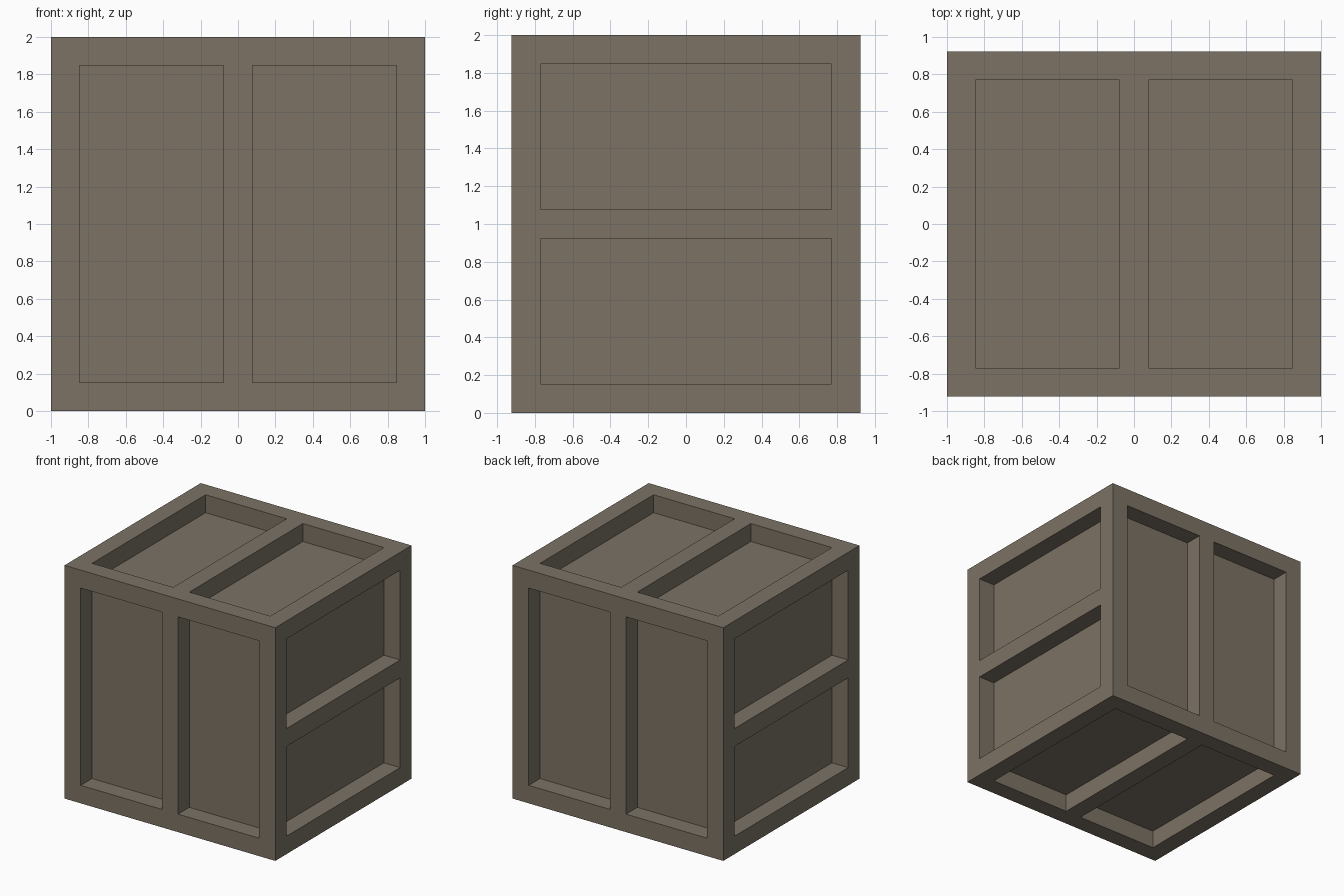
import bpy
import bmesh
from mathutils import Matrix, Vector

if "Cube" in bpy.data.objects:
    bpy.data.objects.remove(bpy.data.objects["Cube"], do_unlink=True)

BEAM = 2 / 13                              # frame width and pocket depth
HALF = Vector((1, 6 * BEAM, 1))            # half size of the crate
EPS = 0.001


def axis_vector(axis, sign=1):
    v = Vector((0, 0, 0))
    v[axis] = sign
    return v


def panel_faces(bm, axis, sign):
    """Faces of one side that lie inside its two panels."""
    split = 2 if axis == 0 else 0          # axis divided by the middle beam
    other = 3 - axis - split
    found = []
    for f in bm.faces:
        c = f.calc_center_median()
        if abs(c[axis] - sign * HALF[axis]) > EPS or f.normal[axis] * sign < 0.9:
            continue
        if BEAM / 2 < abs(c[split]) < HALF[split] - BEAM and abs(c[other]) < HALF[other] - BEAM:
            found.append(f)
    return found


# Solid block
bm = bmesh.new()
bmesh.ops.create_cube(bm, size=2, matrix=Matrix.Diagonal((*HALF, 1)))

# Cut lines for the outer frame and the middle beams
for axis in range(3):
    cuts = [HALF[axis] - BEAM] + ([] if axis == 1 else [BEAM / 2])
    for cut in cuts:
        for sign in (-1, 1):
            bmesh.ops.bisect_plane(
                bm, geom=bm.verts[:] + bm.edges[:] + bm.faces[:],
                plane_co=axis_vector(axis, sign * cut), plane_no=axis_vector(axis))
bm.normal_update()

# Push two panels inward on every side
for axis in range(3):
    for sign in (-1, 1):
        panels = panel_faces(bm, axis, sign)
        result = bmesh.ops.extrude_face_region(bm, geom=panels)
        moved = [g for g in result["geom"] if isinstance(g, bmesh.types.BMVert)]
        bmesh.ops.translate(bm, verts=moved, vec=axis_vector(axis, -sign * BEAM))
        leftover = [f for f in panels if f.is_valid]
        if leftover:
            bmesh.ops.delete(bm, geom=leftover, context="FACES")
        bm.normal_update()

# Tidy flat areas and stand the crate on the ground
bmesh.ops.recalc_face_normals(bm, faces=bm.faces[:])
bmesh.ops.dissolve_limit(bm, angle_limit=0.01, verts=bm.verts[:], edges=bm.edges[:])
bmesh.ops.translate(bm, verts=bm.verts[:], vec=(0, 0, HALF.z))

mesh = bpy.data.meshes.new("crate")
bm.to_mesh(mesh)
bm.free()
crate = bpy.data.objects.new("crate", mesh)
bpy.context.collection.objects.link(crate)

# Single weathered colour
colour = (0.2, 0.17, 0.13, 1)
material = bpy.data.materials.new("weathered_brown")
material.use_nodes = True
material.diffuse_color = colour
material.node_tree.nodes["Principled BSDF"].inputs["Base Color"].default_value = colour
mesh.materials.append(material)
